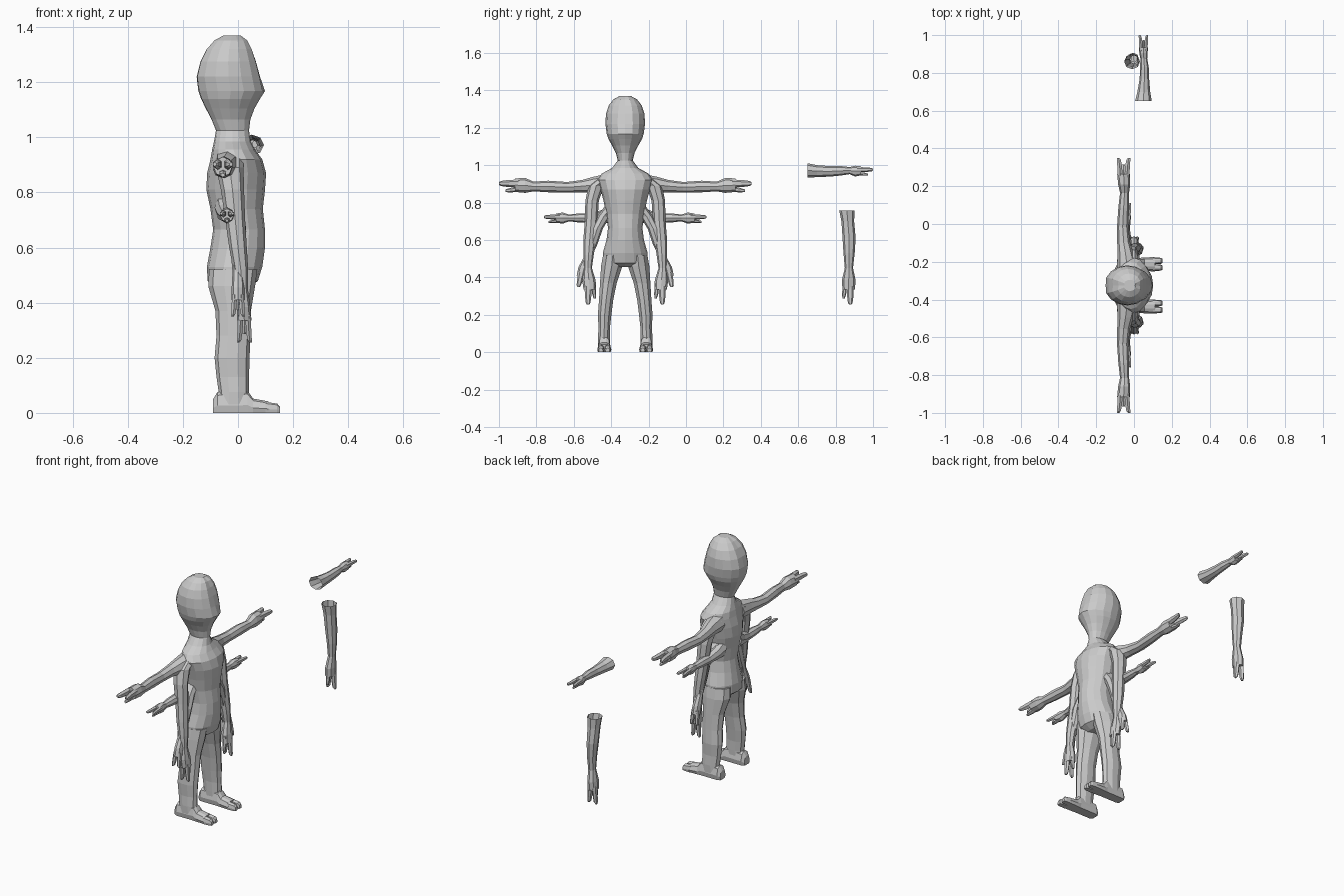
import bpy, bmesh, math
from mathutils import Vector

X, Y, Z = Vector((1, 0, 0)), Vector((0, 1, 0)), Vector((0, 0, 1))
CY = -0.325  # y of the figure's centre plane


def ring(c, u, v, ru, rv, n=8):
    return [Vector(c) + u * ru * math.cos(2 * math.pi * i / n)
            + v * rv * math.sin(2 * math.pi * i / n) for i in range(n)]


def loft(bm, rings, cap_start=True, cap_end=True):
    vs = [[bm.verts.new(p) for p in r] for r in rings]
    n = len(vs[0])
    for a, b in zip(vs, vs[1:]):
        for i in range(n):
            bm.faces.new((a[i], a[(i + 1) % n], b[(i + 1) % n], b[i]))
    if cap_start:
        bm.faces.new(vs[0][::-1])
    if cap_end:
        bm.faces.new(vs[-1])


def finish(name, bm):
    bmesh.ops.recalc_face_normals(bm, faces=bm.faces)
    me = bpy.data.meshes.new(name)
    bm.to_mesh(me)
    bm.free()
    ob = bpy.data.objects.new(name, me)
    bpy.context.collection.objects.link(ob)
    return ob


def arm(name, stations, u, v, d, length, open_start=False):
    """stations: (x, y, z, radius along u, radius along v); thumb sits on the -u side."""
    bm = bmesh.new()
    loft(bm, [ring(s[:3], u, v, s[3], s[4]) for s in stations], not open_start)
    end = Vector(stations[-1][:3])
    ru, rv = stations[-1][3:]
    # two long fingers side by side
    for k in (1, -1):
        base = end + v * k * rv * 0.5 + u * ru * 0.25
        pts = [(-0.02, 0.6, 0.45), (length * 0.5, 0.5, 0.42), (length * 0.88, 0.38, 0.36), (length, 0.2, 0.2)]
        loft(bm, [ring(base + d * t + v * k * rv * 0.12 * i, u, v, ru * a, rv * b, 6)
                  for i, (t, a, b) in enumerate(pts)])
    # thumb
    base = end - u * ru * 0.6
    pts = [(-0.04, 0.4, 0.45), (length * 0.25, 0.34, 0.4), (length * 0.6, 0.2, 0.25)]
    loft(bm, [ring(base + d * t - u * ru * 0.12 * i, u, v, ru * a, rv * b, 6)
              for i, (t, a, b) in enumerate(pts)])
    return finish(name, bm)


# body and head: z, back x, front x, half width, midline groove
body = [
    (0.455, -0.08, 0.035, 0.07, 0), (0.478, -0.11, 0.072, 0.12, 0), (0.53, -0.113, 0.088, 0.12, 0),
    (0.60, -0.10, 0.098, 0.10, 0), (0.665, -0.09, 0.098, 0.092, 0), (0.74, -0.10, 0.09, 0.102, 0),
    (0.81, -0.115, 0.098, 0.116, 0), (0.87, -0.112, 0.102, 0.132, 0), (0.92, -0.10, 0.088, 0.148, 0),
    (0.955, -0.094, 0.062, 0.125, 0), (0.985, -0.087, 0.046, 0.07, 0), (1.025, -0.08, 0.04, 0.04, 0),
    (1.065, -0.10, 0.045, 0.05, 0.004), (1.105, -0.122, 0.06, 0.07, 0.005),
    (1.14, -0.14, 0.08, 0.09, 0.006), (1.168, -0.15, 0.098, 0.099, 0.006),
    (1.22, -0.157, 0.087, 0.106, 0.007), (1.275, -0.143, 0.072, 0.103, 0.007),
    (1.32, -0.12, 0.056, 0.088, 0.008), (1.352, -0.09, 0.038, 0.063, 0.008),
    (1.37, -0.055, 0.012, 0.03, 0.006),
]
bm = bmesh.new()
rings = []
for z, xb, xf, hw, g in body:
    r = ring(((xb + xf) / 2, CY, z), X, Y, (xf - xb) / 2, hw, 16)
    r[8].x += g
    if z > 1.2:
        r[0].x -= g
    rings.append(r)
loft(bm, rings)
finish("body_and_head", bm)

for s, side in ((1, "left"), (-1, "right")):
    # leg: z, back x, front x, offset, half width
    leg = [(0.075, -0.07, 0.04, 0.114, 0.034), (0.13, -0.078, 0.04, 0.112, 0.032),
           (0.20, -0.085, 0.042, 0.11, 0.038), (0.28, -0.078, 0.045, 0.102, 0.04),
           (0.37, -0.082, 0.047, 0.09, 0.047), (0.46, -0.108, 0.062, 0.072, 0.06),
           (0.52, -0.105, 0.07, 0.066, 0.055)]
    bm = bmesh.new()
    loft(bm, [ring(((a + b) / 2, CY + s * o, z), X, Y, (b - a) / 2, h, 10)
              for z, a, b, o, h in [(0.03, -0.075, 0.045, 0.114, 0.033)] + leg])
    finish(side + "_leg", bm)

    # foot: flat-soled sections along x, then two toes
    def sole(x, y, h, w):
        return [Vector((x, CY + s * (y + a * w), b * h)) for a, b in
                ((-0.85, 0), (0.85, 0), (1, 0.35), (0.75, 0.85), (0.3, 1), (-0.3, 1), (-0.75, 0.85), (-1, 0.35))]
    bm = bmesh.new()
    loft(bm, [sole(*p) for p in ((-0.09, 0.112, 0.05, 0.025), (-0.075, 0.112, 0.075, 0.034),
                                 (0.035, 0.112, 0.08, 0.034), (0.055, 0.112, 0.052, 0.036),
                                 (0.11, 0.112, 0.042, 0.038))])
    for k in (-1, 1):
        loft(bm, [sole(*p) for p in ((0.10, 0.112 + k * 0.018, 0.04, 0.019),
                                     (0.142, 0.112 + k * 0.018, 0.034, 0.016),
                                     (0.152, 0.112 + k * 0.018, 0.022, 0.011))])
    finish(side + "_foot", bm)

    def at(rows):
        return [(x, CY + s * o, z, a, b) for x, o, z, a, b in rows]

    # large arm held out sideways
    arm(side + "_wide_arm", at([
        (-0.035, 0.09, 0.90, 0.055, 0.055), (-0.045, 0.17, 0.894, 0.044, 0.042),
        (-0.055, 0.23, 0.888, 0.033, 0.034), (-0.06, 0.31, 0.882, 0.028, 0.03),
        (-0.055, 0.41, 0.886, 0.031, 0.028), (-0.05, 0.49, 0.886, 0.026, 0.024),
        (-0.052, 0.535, 0.892, 0.04, 0.032), (-0.055, 0.59, 0.893, 0.036, 0.034)]),
        Z, X, Y * s, 0.085)
    # small arm held out sideways
    arm(side + "_small_wide_arm", at([
        (-0.045, 0.07, 0.745, 0.055, 0.04), (-0.045, 0.12, 0.727, 0.035, 0.032),
        (-0.04, 0.18, 0.717, 0.026, 0.028), (-0.04, 0.25, 0.718, 0.024, 0.025),
        (-0.04, 0.30, 0.718, 0.018, 0.018), (-0.04, 0.335, 0.717, 0.03, 0.022),
        (-0.04, 0.37, 0.717, 0.024, 0.024)]), Z, X, Y * s, 0.065)
    # long hanging arm
    arm(side + "_hanging_arm", at([
        (-0.03, 0.11, 0.925, 0.045, 0.05), (-0.03, 0.155, 0.89, 0.042, 0.05),
        (-0.02, 0.177, 0.81, 0.036, 0.042), (-0.01, 0.182, 0.70, 0.034, 0.036),
        (0.0, 0.19, 0.60, 0.034, 0.032), (0.01, 0.196, 0.52, 0.028, 0.027),
        (0.015, 0.2, 0.45, 0.022, 0.021), (0.02, 0.194, 0.385, 0.036, 0.025),
        (0.023, 0.19, 0.335, 0.033, 0.026)]), Y * s, X, -Z, 0.08)
    # short hanging arm
    arm(side + "_small_hanging_arm", at([
        (-0.02, 0.07, 0.78, 0.04, 0.045), (-0.015, 0.115, 0.725, 0.035, 0.038),
        (0.0, 0.15, 0.66, 0.03, 0.03), (0.0, 0.175, 0.58, 0.028, 0.026),
        (0.0, 0.2, 0.51, 0.02, 0.02), (0.0, 0.218, 0.455, 0.032, 0.023),
        (0.0, 0.23, 0.41, 0.03, 0.024)]), Y * s, X, (-Z + Y * s * 0.2).normalized(), 0.062)

# loose open-ended arms standing apart
arm("loose_level_arm", [
    (0.05, 0.65, 0.972, 0.038, 0.044), (0.052, 0.70, 0.968, 0.032, 0.034),
    (0.055, 0.77, 0.967, 0.028, 0.025), (0.055, 0.83, 0.97, 0.025, 0.023),
    (0.052, 0.875, 0.971, 0.019, 0.018), (0.05, 0.905, 0.968, 0.029, 0.022),
    (0.05, 0.935, 0.97, 0.024, 0.024)], Z, X, Y, 0.065, True)
arm("loose_upright_arm", [
    (-0.01, 0.86, 0.758, 0.041, 0.042), (-0.008, 0.865, 0.70, 0.034, 0.036),
    (-0.005, 0.872, 0.61, 0.035, 0.032), (0.0, 0.872, 0.53, 0.03, 0.027),
    (0.0, 0.871, 0.45, 0.022, 0.021), (-0.005, 0.87, 0.385, 0.037, 0.027),
    (-0.008, 0.87, 0.335, 0.033, 0.028)], Y, X, -Z, 0.08, True)
